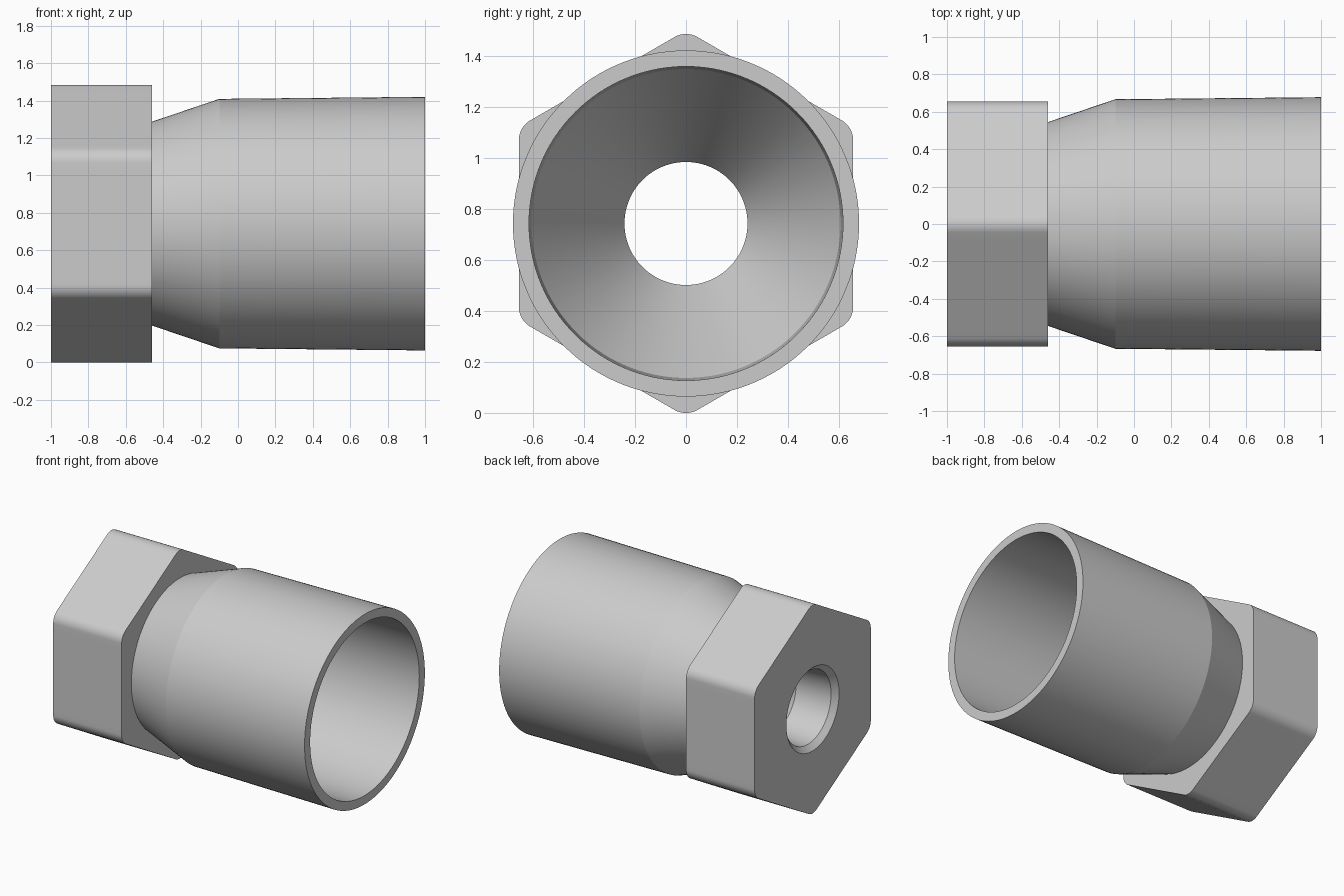
import bpy
import bmesh
from math import atan2, cos, sin, radians, hypot, pi

cube = bpy.data.objects.get("Cube")
if cube:
    bpy.data.objects.remove(cube, do_unlink=True)

AXIS_Z = 0.742     # height of the fitting's axis
FLAT = 0.655       # centre to hexagon flat
FILLET = 0.09      # hexagon corner rounding

metal = bpy.data.materials.new("light grey metal")
metal.use_nodes = True
GREY = (0.6, 0.6, 0.6, 1.0)
metal.diffuse_color = GREY
metal.node_tree.nodes["Principled BSDF"].inputs["Base Color"].default_value = GREY


def sextant():
    """(angle, hexagon radius) pairs from one flat's middle to the next, about a corner."""
    centre = (FLAT - FILLET) / cos(pi / 6)
    arc = []
    for i in range(9):
        a = radians(-30 + 7.5 * i)
        x, y = centre + FILLET * cos(a), FILLET * sin(a)
        arc.append((atan2(y, x), hypot(x, y)))
    edge = arc[-1][0]
    steps = 9
    span = (pi / 6 - edge) / steps
    flat = [edge + span * (i + 1) for i in range(steps)]
    after = [(a, FLAT / cos(pi / 6 - a)) for a in flat]
    before = [(-a, r) for a, r in reversed(after[:-1])]
    return before + arc + after


# Corners point straight up and down
OUTLINE = [(a + pi / 6 + k * pi / 3, r) for k in range(6) for a, r in sextant()]


def loft(name, profile):
    """Sweep (x, radius) stations about the axis; radius 'hex' uses the nut outline."""
    bm = bmesh.new()
    rings = []
    for x, radius in profile:
        ring = []
        for angle, hex_radius in OUTLINE:
            r = hex_radius if radius == "hex" else radius
            ring.append(bm.verts.new((x, r * cos(angle), AXIS_Z + r * sin(angle))))
        rings.append(ring)
    for a, b in zip(rings, rings[1:]):
        for j in range(len(a)):
            k = (j + 1) % len(a)
            bm.faces.new((a[j], a[k], b[k], b[j]))
    mesh = bpy.data.meshes.new(name)
    bm.to_mesh(mesh)
    bm.free()
    mesh.materials.append(metal)
    obj = bpy.data.objects.new(name, mesh)
    bpy.context.collection.objects.link(obj)
    bpy.ops.object.select_all(action="DESELECT")
    obj.select_set(True)
    bpy.context.view_layer.objects.active = obj
    bpy.ops.object.shade_smooth_by_angle(angle=radians(15))
    return obj


# Hexagonal head with its end face and shoulder
loft("hex_head", [(-1, 0.297), (-1, "hex"), (-0.46, "hex"), (-0.46, 0.545)])

# Sleeve: conical neck, slightly flared barrel, flat rim
loft("sleeve", [(-0.46, 0.545), (-0.1, 0.667), (1, 0.678), (1, 0.615)])

# Bore: wide socket, inner cone, narrow tapered hole, chamfered mouth
loft("bore", [(1, 0.615), (-0.1, 0.605), (-0.7, 0.241), (-0.963, 0.26), (-1, 0.297)])
